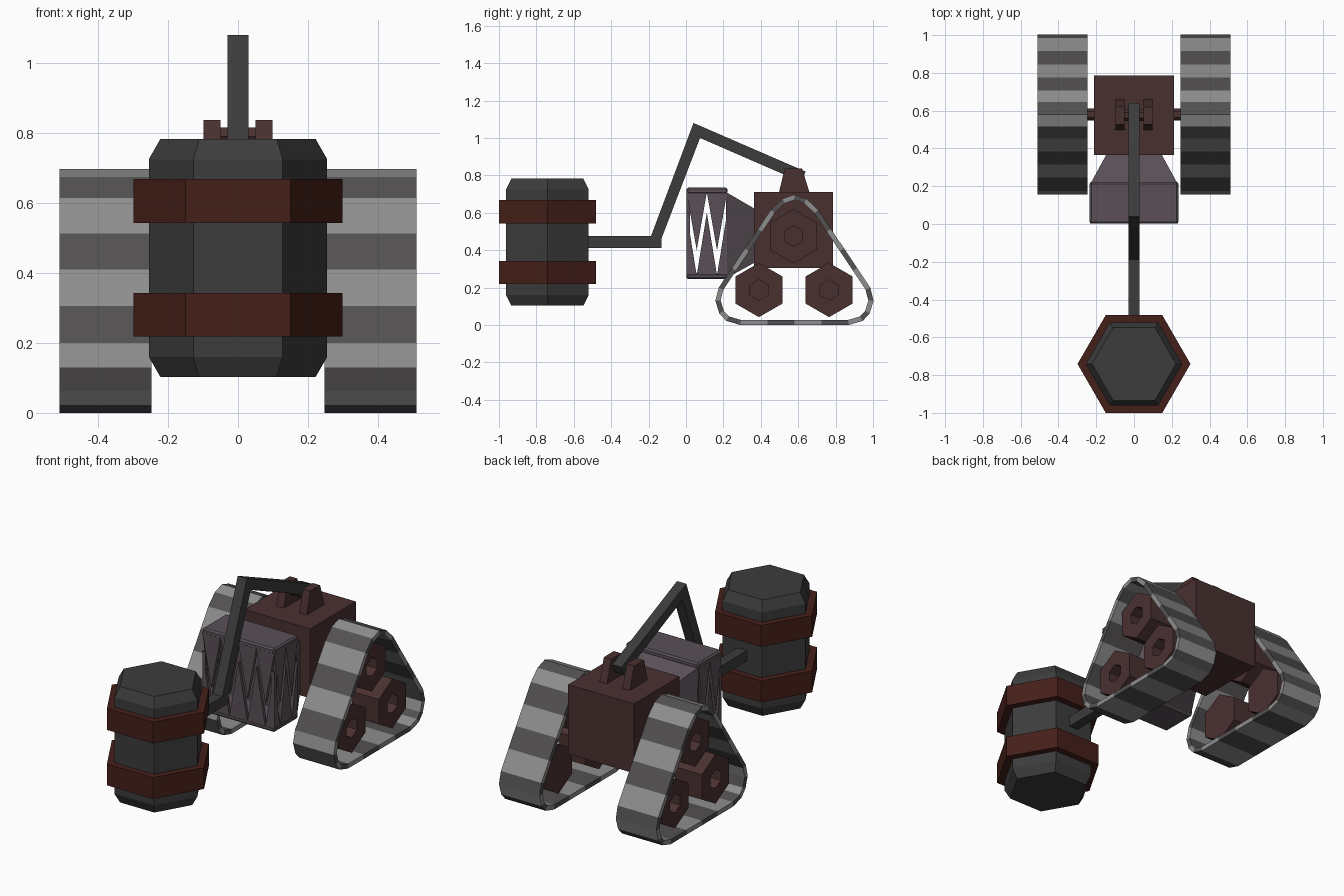
import bpy, bmesh, math
from mathutils import Vector

if "Cube" in bpy.data.objects:
    bpy.data.objects.remove(bpy.data.objects["Cube"])


def material(name, r, g, b):
    m = bpy.data.materials.new(name)
    m.diffuse_color = (r, g, b, 1)
    m.use_nodes = True
    m.node_tree.nodes["Principled BSDF"].inputs["Base Color"].default_value = m.diffuse_color
    return m


IRON = material("dark_iron", .045, .045, .045)
RUST = material("rust_band", .06, .014, .01)
BODY = material("brown_body", .068, .03, .03)
HEAD = material("purple_grey", .1, .08, .095)
LIGHT = material("light_tread", .27, .27, .27)
DARK = material("dark_tread", .085, .08, .08)


def finish(name, bm, mats):
    bmesh.ops.recalc_face_normals(bm, faces=bm.faces[:])
    me = bpy.data.meshes.new(name)
    bm.to_mesh(me)
    bm.free()
    for m in mats:
        me.materials.append(m)
    ob = bpy.data.objects.new(name, me)
    bpy.context.collection.objects.link(ob)
    return ob


def loft(name, solids, mat):
    """Each solid is a list of rings, bridged in order and capped."""
    bm = bmesh.new()
    for rings in solids:
        vs = [[bm.verts.new(p) for p in r] for r in rings]
        n = len(vs[0])
        for a, b in zip(vs, vs[1:]):
            for i in range(n):
                j = (i + 1) % n
                bm.faces.new((a[i], a[j], b[j], b[i]))
        bm.faces.new(vs[0])
        bm.faces.new(vs[-1])
    return finish(name, bm, [mat])


def prism_x(pts, x0, x1):
    return [[(x, y, z) for y, z in pts] for x in (x0, x1)]


def prism_y(pts, y0, y1):
    return [[(x, y, z) for x, z in pts] for y in (y0, y1)]


def rect(a0, a1, b0, b1):
    return [(a0, b0), (a1, b0), (a1, b1), (a0, b1)]


def ngon(cu, cv, r, n=6, start=0.0):
    return [(cu + r * math.cos(start + 2 * math.pi * i / n),
             cv + r * math.sin(start + 2 * math.pi * i / n)) for i in range(n)]


# Hexagonal barrel with two bands
def hex_z(r, z):
    return [(x, y, z) for x, y in ngon(0, -.741, r)]


loft("barrel", [[hex_z(.222, .103), hex_z(.255, .16), hex_z(.255, .725), hex_z(.222, .783)]], IRON)
loft("barrel_bands", [[hex_z(.299, a), hex_z(.299, b)] for a, b in ((.218, .343), (.543, .668))], RUST)

# Bent arm carrying the barrel
arm = [(-.56, .475), (-.187, .475), (.04, 1.08), (.64, .82), (.615, .765),
       (.075, 1.0), (-.13, .465), (-.13, .413), (-.56, .413)]
loft("arm", [prism_x(arm, -.03, .03)], IRON)

# Body block, arm brackets, pin and axle
loft("body", [prism_x(rect(.364, .786, .304, .71), -.213, .213)], BODY)
bracket = [(.495, .70), (.663, .70), (.62, .838), (.528, .838)]
loft("arm_brackets", [prism_x(bracket, s * .05, s * .098) for s in (-1, 1)], BODY)
loft("arm_pin", [prism_x(ngon(.575, .79, .03), -.06, .06)], BODY)
loft("axle", [prism_x(ngon(.58, .475, .032), -.30, .30)], BODY)

# Toothed head: two plates, neck and teeth
for nm, z0, z1 in (("head_top", .70, .735), ("head_bottom", .245, .277)):
    plate = loft(nm, [prism_x(rect(.002, .222, z0, z1), -.235, .235)], HEAD)
    bev = plate.modifiers.new("bevel", "BEVEL")
    bev.width = .009
    bev.segments = 1
neck = [[(x, y, z) for x, z in rect(-w, w, a, b)]
        for y, w, a, b in ((.215, .23, .25, .71), (.37, .145, .335, .62))]
loft("neck", [neck], HEAD)


def tooth_row(a0, a1, n):
    step = (a1 - a0) / n
    tris = []
    for i in range(n):
        l = a0 + i * step
        tris.append([(l, .71), (l + step, .71), (l + step / 2, .40)])
    for i in range(n + 1):
        c = a0 + i * step
        l, r = max(a0, c - step / 2), min(a1, c + step / 2)
        tris.append([(l, .265), (r, .265), (c, .60)])
    return tris


loft("front_teeth", [prism_y(t, .003, .022) for t in tooth_row(-.233, .233, 4)], HEAD)
loft("side_teeth", [prism_x(t, s * .213, s * .233)
                    for s in (-1, 1) for t in tooth_row(.003, .22, 2)], HEAD)

# Triangular track outline, mirrored about y = .58
half = [(.58, 0), (.435, 0), (.29, 0), (.215, .022), (.178, .062), (.157, .13), (.175, .2),
        (.245, .305), (.315, .41), (.385, .513), (.453, .615), (.515, .675), (.58, .697)]
outline = half + [(1.16 - y, z) for y, z in half[-2:0:-1]]


def inset(pts, d):
    out = []
    n = len(pts)
    for i, p in enumerate(pts):
        a = (Vector(p) - Vector(pts[i - 1])).normalized()
        b = (Vector(pts[(i + 1) % n]) - Vector(p)).normalized()
        na, nb = Vector((a.y, -a.x)), Vector((b.y, -b.x))
        m = (na + nb).normalized()
        out.append(tuple(Vector(p) + m * d / m.dot(na)))
    return out


inner = inset(outline, .027)


def track(name, x0, x1):
    bm = bmesh.new()
    loops = [[bm.verts.new((x, y, z)) for y, z in pts]
             for pts, x in ((outline, x0), (outline, x1), (inner, x1), (inner, x0))]
    n = len(outline)
    for k in range(4):
        a, b = loops[k], loops[(k + 1) % 4]
        for i in range(n):
            j = (i + 1) % n
            bm.faces.new((a[i], a[j], b[j], b[i])).material_index = i % 2
    finish(name, bm, [DARK, LIGHT])


# Tracks and recessed hexagonal wheels on both sides
for side, s in (("left", -1), ("right", 1)):
    track(side + "_track", s * .247, s * .51)
    wheels = []
    for cy, cz in ((.575, .475), (.39, .187), (.765, .187)):
        wheels.append([[(s * x, y, z) for y, z in ngon(cy, cz, r, 6, math.pi / 6)]
                       for x, r in ((.29, .145), (.465, .145), (.465, .055), (.40, .055))])
    loft(side + "_wheels", wheels, BODY)
